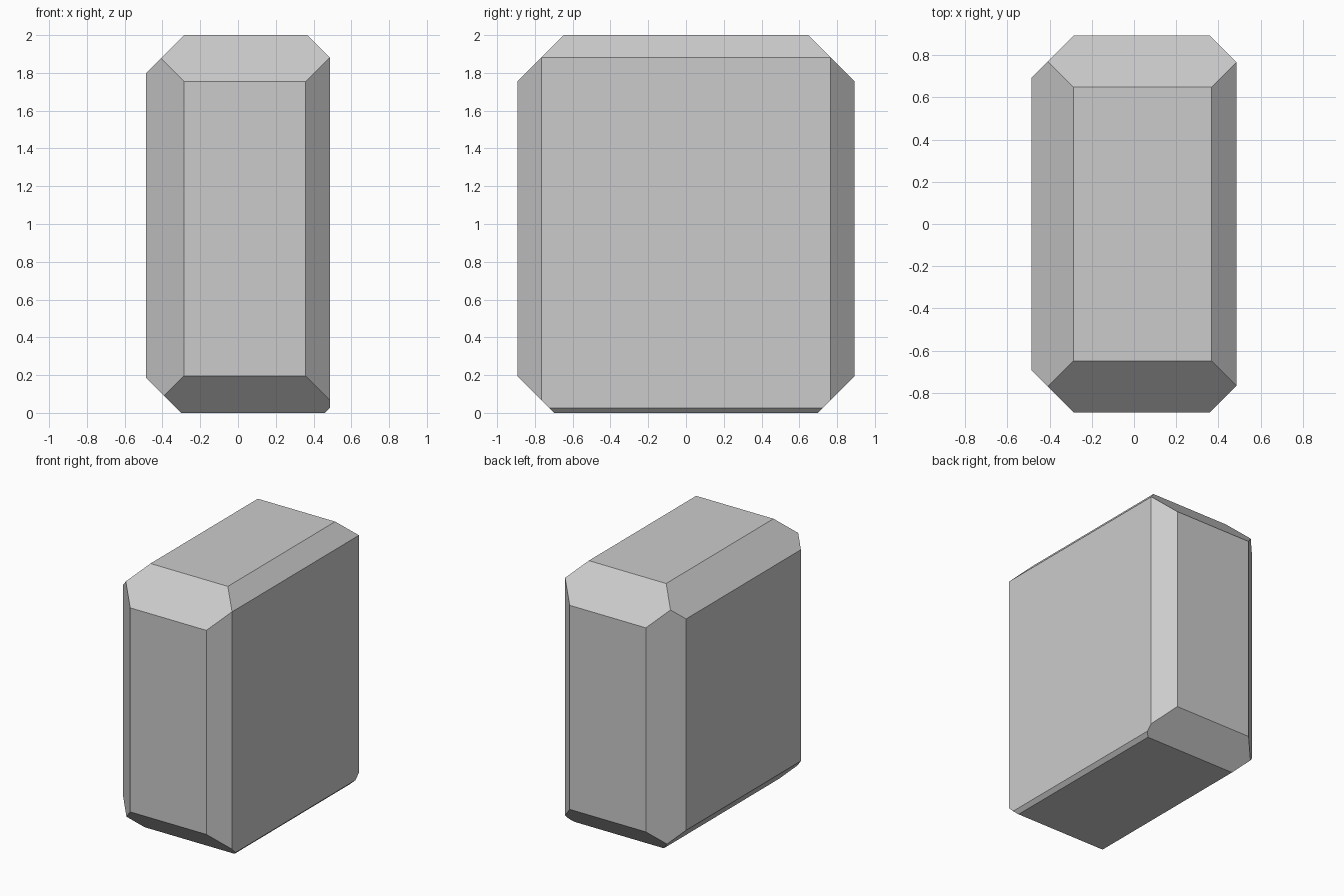
import bpy, bmesh
from mathutils import Vector

if "Cube" in bpy.data.objects:
    bpy.data.objects.remove(bpy.data.objects["Cube"])

HX, HY, TOP = 0.486, 0.893, 2.0

# Base block standing on z = 0
bm = bmesh.new()
bmesh.ops.create_cube(bm, size=1)
bmesh.ops.scale(bm, vec=(2 * HX, 2 * HY, TOP), verts=bm.verts)
bmesh.ops.translate(bm, vec=(0, 0, TOP / 2), verts=bm.verts)


def chamfer(direction, width):
    """Slice a 45 degree strip off the edge facing the given direction."""
    n = Vector(direction)
    edge = Vector((n.x * HX, n.y * HY, TOP / 2 + n.z * TOP / 2))
    # moving along the diagonal normal by width / 2 per axis
    res = bmesh.ops.bisect_plane(
        bm, geom=bm.verts[:] + bm.edges[:] + bm.faces[:], dist=1e-5,
        plane_co=edge - n * width / 2, plane_no=n.normalized(), clear_outer=True)
    cut = [e for e in res["geom_cut"] if isinstance(e, bmesh.types.BMEdge)]
    bmesh.ops.edgeloop_fill(bm, edges=cut)


# Side edges along the depth
chamfer((-1, 0, 1), 0.20)
chamfer((1, 0, 1), 0.118)
chamfer((-1, 0, -1), 0.185)
chamfer((1, 0, -1), 0.027)

# Front and back edges
for s in (-1, 1):
    chamfer((0, s, 1), 0.245)
    chamfer((0, s, -1), 0.196)
    chamfer((-1, s, 0), 0.20)
    chamfer((1, s, 0), 0.128)

bmesh.ops.recalc_face_normals(bm, faces=bm.faces)
mesh = bpy.data.meshes.new("chamfered_block")
bm.to_mesh(mesh)
bm.free()
block = bpy.data.objects.new("chamfered_block", mesh)
bpy.context.collection.objects.link(block)
